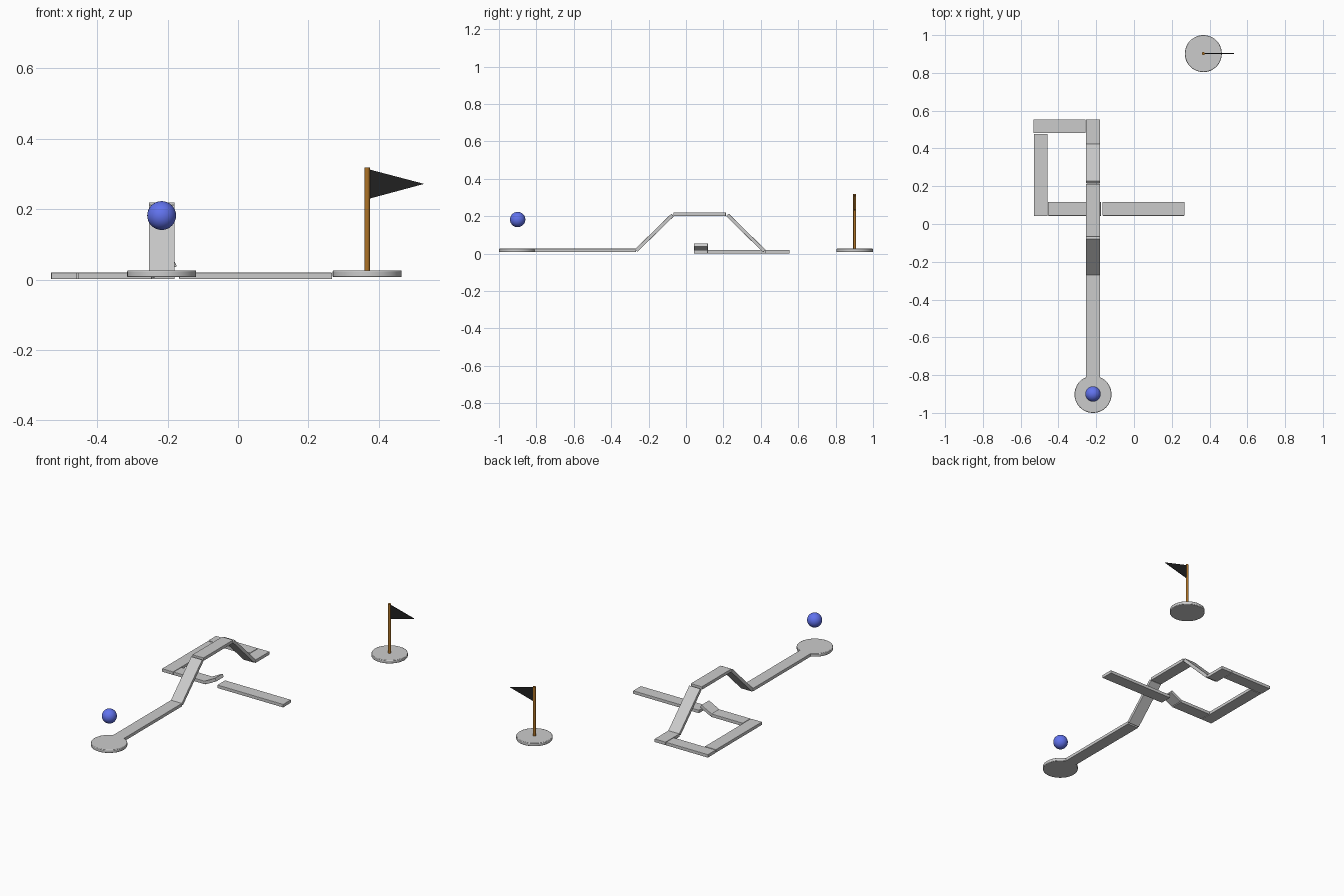
import bpy
import bmesh
from mathutils import Vector, Matrix

if "Cube" in bpy.data.objects:
    bpy.data.objects.remove(bpy.data.objects["Cube"])

THICK = 0.019
WIDTH = 0.073


def material(name, color):
    m = bpy.data.materials.new(name)
    m.diffuse_color = color
    m.use_nodes = True
    m.node_tree.nodes["Principled BSDF"].inputs["Base Color"].default_value = m.diffuse_color
    return m


def add_mesh(name, bm, mat=None, smooth=False):
    me = bpy.data.meshes.new(name)
    bm.normal_update()
    bm.to_mesh(me)
    bm.free()
    ob = bpy.data.objects.new(name, me)
    bpy.context.collection.objects.link(ob)
    if mat:
        me.materials.append(mat)
    if smooth:
        bpy.context.view_layer.objects.active = ob
        ob.select_set(True)
        bpy.ops.object.shade_smooth_by_angle()
        ob.select_set(False)
    return ob


def add_bevel(ob, width):
    b = ob.modifiers.new("edge_bevel", 'BEVEL')
    b.width = width
    b.segments = 2
    b.limit_method = 'ANGLE'


# flat plank whose centre line runs from p to q
def plank(name, p, q):
    p, q = Vector(p), Vector(q)
    d = (q - p).normalized()
    side = d.cross(Vector((0, 0, 1))).normalized()
    up = side.cross(d)
    rot = Matrix((d, side, up)).transposed().to_4x4()
    bm = bmesh.new()
    bmesh.ops.create_cube(bm, size=1, matrix=Matrix.Translation((p + q) / 2) @ rot
                          @ Matrix.Diagonal(((q - p).length, WIDTH, THICK, 1)))
    add_bevel(add_mesh(name, bm), 0.002)


def cylinder(name, x, y, z0, z1, r, sides, mat=None):
    bm = bmesh.new()
    bmesh.ops.create_cone(bm, cap_ends=True, segments=sides, radius1=r, radius2=r,
                          depth=z1 - z0, matrix=Matrix.Translation((x, y, (z0 + z1) / 2)))
    return add_mesh(name, bm, mat, smooth=True)


blue = material("ball_blue", (0.12, 0.17, 0.85, 1))
wood = material("pole_wood", (0.42, 0.17, 0.02, 1))
black = material("flag_black", (0.015, 0.015, 0.015, 1))

SX, GX, EY = -0.217, 0.367, 0.902
HI, LO = 0.0165, 0.0105

# start and goal discs
for name, x, y in (("start_disc", SX, -EY), ("goal_disc", GX, EY)):
    add_bevel(cylinder(name, x, y, 0.007, 0.026, 0.098, 48), 0.003)

# approach and bridge
plank("approach_track", (SX, -0.83, HI), (SX, -0.268, HI))
plank("ramp_up", (SX, -0.266, 0.0165), (SX, -0.072, 0.206))
plank("bridge_deck", (SX, -0.067, 0.21), (SX, 0.213, 0.21))
plank("ramp_down", (SX, 0.221, 0.207), (SX, 0.419, 0.013))

# loop running back beneath the bridge
plank("landing_track", (SX, 0.423, LO), (SX, 0.554, LO))
plank("back_track", (-0.256, 0.517, LO), (-0.532, 0.517, LO))
plank("left_track", (-0.494, 0.476, LO), (-0.494, 0.043, LO))
plank("under_track", (-0.455, 0.08, LO), (-0.245, 0.08, LO))
plank("jump_ramp", (-0.246, 0.08, 0.012), (-0.178, 0.08, 0.047))
plank("exit_track", (-0.167, 0.08, LO), (0.267, 0.08, LO))

# ball
bm = bmesh.new()
bmesh.ops.create_uvsphere(bm, u_segments=32, v_segments=16, radius=0.041,
                          matrix=Matrix.Translation((SX, -EY + 0.002, 0.182)))
ball = add_mesh("ball", bm, blue)
ball.data.polygons.foreach_set("use_smooth", [True] * len(ball.data.polygons))

# flag pole and pennant
cylinder("flag_pole", GX, EY, 0.02, 0.318, 0.008, 24, wood)
bm = bmesh.new()
tri = [bm.verts.new((x, EY - 0.002, z))
       for x, z in ((0.373, 0.23), (0.529, 0.272), (0.373, 0.313))]
face = bm.faces.new(tri)
ext = bmesh.ops.extrude_face_region(bm, geom=[face], use_keep_orig=True)
bmesh.ops.translate(bm, vec=(0, 0.004, 0),
                    verts=[v for v in ext["geom"] if isinstance(v, bmesh.types.BMVert)])
bmesh.ops.recalc_face_normals(bm, faces=bm.faces)
add_mesh("pennant", bm, black)
